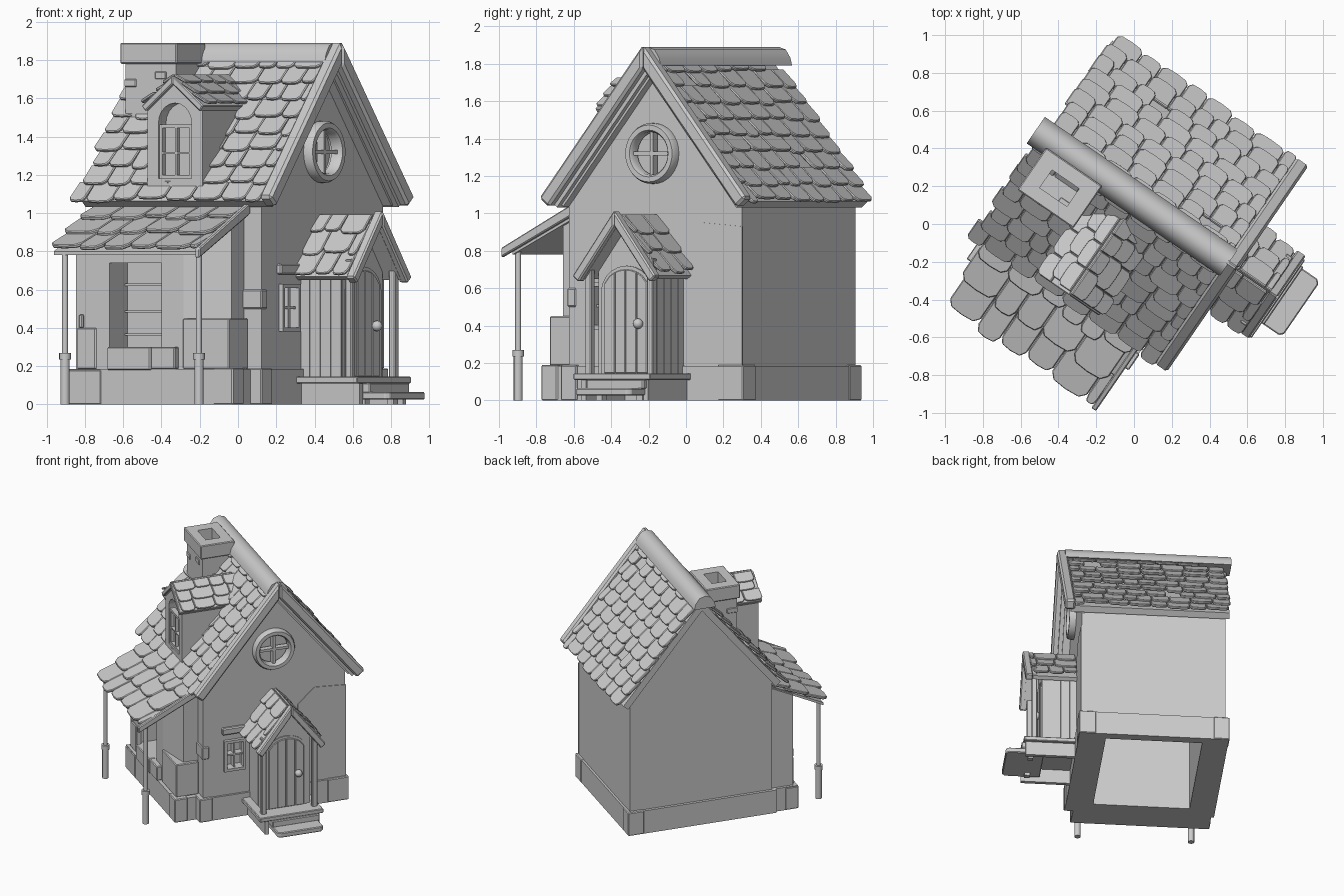
import bpy, bmesh, math, random
from mathutils import Vector

if "Cube" in bpy.data.objects:
    bpy.data.objects.remove(bpy.data.objects["Cube"])

TURN = math.radians(-34.5)      # whole house is turned on its plot
RIDGE, PITCH = 0.115, 1.22      # main ridge offset and roof slope
grey = bpy.data.materials.new("plain_grey")
grey.use_nodes = True
grey.diffuse_color = (0.6, 0.6, 0.6, 1)
grey.node_tree.nodes["Principled BSDF"].inputs["Base Color"].default_value = (0.6, 0.6, 0.6, 1)


def loft(bm, a, b):
    """Solid between two matching rings of points."""
    a, b = [bm.verts.new(p) for p in a], [bm.verts.new(p) for p in b]
    n = len(a)
    bm.faces.new(a)
    bm.faces.new(b[::-1])
    for i in range(n):
        bm.faces.new((a[i], b[i], b[(i + 1) % n], a[(i + 1) % n]))


def prism(bm, pts, lo, hi, axis):
    """Extrude a flat outline along u, v or z."""
    place = {"u": lambda p, t: (t, p[0], p[1]), "v": lambda p, t: (p[0], t, p[1]),
             "z": lambda p, t: (p[0], p[1], t)}[axis]
    loft(bm, [place(p, lo) for p in pts], [place(p, hi) for p in pts])


def box(bm, u0, u1, v0, v1, z0, z1):
    prism(bm, [(u0, v0), (u1, v0), (u1, v1), (u0, v1)], z0, z1, "z")


def circle(cx, cy, r, n=16, a0=0.0, a1=2 * math.pi, full=True):
    steps = n if full else n + 1
    return [(cx + r * math.cos(a0 + (a1 - a0) * i / n), cy + r * math.sin(a0 + (a1 - a0) * i / n))
            for i in range(steps)]


def arch(c, half, z0, z1):
    return [(c - half, z0), (c + half, z0)] + circle(c, z1, half, 10, 0, math.pi, False)


def gable(c, half, z0, top, slope):
    return [(c - half, z0), (c + half, z0), (c + half, top - slope * half), (c, top),
            (c - half, top - slope * half)]


def rafter(c, top, half, slope, t, s):
    """Outline of one sloping board with a square-cut lower end."""
    k = math.hypot(1, slope)
    end = (c + s * half, top - slope * half)
    return [(c, top), end, (end[0] - s * t * slope / k, end[1] - t / k), (c, top - t * k)]


def make(name, bm, bevel=0.0, smooth=False):
    bmesh.ops.recalc_face_normals(bm, faces=bm.faces)
    me = bpy.data.meshes.new(name)
    bm.to_mesh(me)
    bm.free()
    ob = bpy.data.objects.new(name, me)
    bpy.context.collection.objects.link(ob)
    ob.rotation_euler.z = TURN
    me.materials.append(grey)
    bpy.ops.object.select_all(action="DESELECT")
    ob.select_set(True)
    bpy.context.view_layer.objects.active = ob
    if bevel:
        mod = ob.modifiers.new("soft_edges", "BEVEL")
        mod.width, mod.segments = bevel, 1
        bpy.ops.object.modifier_apply(modifier=mod.name)
    if smooth:
        bpy.ops.object.shade_smooth_by_angle(angle=math.radians(40))
    return ob


def build(name, parts, bevel=0.0, smooth=False):
    """Object from a list of (function, arguments)."""
    bm = bmesh.new()
    for fn, *args in parts:
        fn(bm, *args)
    return make(name, bm, bevel, smooth)


def cut(ob, *part):
    tool = build("cutter", [part])
    tool.hide_render = True
    mod = ob.modifiers.new("opening", "BOOLEAN")
    mod.object, mod.solver = tool, "EXACT"
    bpy.context.view_layer.objects.active = ob
    bpy.ops.object.modifier_apply(modifier=mod.name)
    bpy.data.objects.remove(tool)


def tiles(name, top, down, axis, lo, hi, rows, width, seed, thick=0.022, skip=0.0):
    """Overlapping round-ended shingles from the top edge downwards."""
    rng = random.Random(seed)
    top, down, axis = Vector(top), Vector(down), Vector(axis)
    step, d = down.length / rows, down.normalized()
    n = axis.cross(d)
    n = n if n.z > 0 else -n
    bm = bmesh.new()
    for r in range(rows):
        a = lo + rng.uniform(-0.15, 0.15) * width
        while a < hi - 0.02:
            w = min(width * rng.uniform(0.7, 1.35), hi - a)
            s0 = max(0, (r - 0.25) * step)
            s1 = (r + 1 + rng.uniform(-0.12, 0.1)) * step
            lift = rng.uniform(0.8, 1.4) * thick
            outline = [(0.01, 0), (0.99, 0), (0.99, 0.8), (0.85, 0.97), (0.5, 1.0), (0.15, 0.97), (0.01, 0.8)]
            low = [top + axis * (a + x * w) + d * (s0 + y * (s1 - s0)) + n * lift * y for x, y in outline]
            if rng.random() >= skip:
                loft(bm, low, [p + n * thick for p in low])
            a += w
    return make(name, bm, thick * 0.25)


def ring(name, u, v, z, r0, r1, depth):
    bm = bmesh.new()
    vs = [bm.verts.new((u + h, v, z + r)) for r, h in
          ((r0, 0), (r0, depth * 0.8), (r0 + 0.01, depth), (r1 - 0.01, depth), (r1, depth * 0.7), (r1, 0))]
    es = [bm.edges.new((vs[i], vs[i - 1])) for i in range(len(vs))]
    bmesh.ops.spin(bm, geom=vs + es, cent=(u, v, z), axis=(1, 0, 0), angle=2 * math.pi, steps=32, use_merge=True)
    return make(name, bm, 0, True)


# Walls and stone base, hollow from underneath
room = (box, -.45, .27, -.36, .62, -.1, .88)
base = build("stone_base", [(prism, [(-.643, .692), (-.643, -.475), (-.622, -.475), (-.622, -.65), (.41, -.65),
                                     (.41, -.475), (.472, -.475), (.472, .692)], 0, .185, "z")])
walls = build("main_walls", [(prism, gable(RIDGE, .56, .18, 1.79, PITCH), -.62, .455, "u")])
for part in (base, walls):
    cut(part, *room)
plan = [(-.60, -.44), (-.60, -.62), (.08, -.62), (.345, -.56), (.345, -.44)]
annex = build("front_room", [(loft, [(u, v, .18) for u, v in plan], [(u, v, .915 + (v + .62) * .48) for u, v in plan])])
for part in (annex, walls):
    cut(part, box, -.39, -.06, -.7, -.45, .3, .74)
cut(walls, box, .395, .5, -.27, -.13, .4, .61)
cut(walls, prism, circle(RIDGE - .01, 1.32, .13, 24), .42, .5, "u")

# Stonework
build("corner_stones", [(box, *s) for s in (
    (-.648, -.53, .57, .697, 0, .188), (.35, .477, .53, .697, 0, .188), (.36, .481, -.483, -.38, 0, .188),
    (.29, .416, -.655, -.55, 0, .19), (-.626, -.42, -.655, -.55, 0, .18),
    (.08, .375, -.628, -.45, .185, .45), (.34, .462, -.455, -.40, .5, .6),
    (-.59, -.47, -.63, -.55, .185, .4), (-.575, -.55, -.635, -.6, .4, .47))], 0.006)
build("plaster_patch", [(prism, [(.3, .19), (.68, .19), (.68, .93), (.43, .95), (.3, .83)], .45, .46, "u")])

# Main roof
build("roof_deck", [(prism, rafter(RIDGE, 1.82, .62, PITCH, .05, s), -.645, .54, "u") for s in (-1, 1)])
build("gable_boards", [(prism, rafter(RIDGE, 1.9, .67, PITCH, .08, s), .51, .587, "u") for s in (-1, 1)], .014)
build("inner_gable_boards", [(prism, rafter(RIDGE, 1.80, .60, PITCH, .05, s), .43, .51, "u") for s in (-1, 1)])
build("ridge_cap", [(prism, [(RIDGE + x, z) for x, z in (
    (-.085, 1.79), (-.075, 1.83), (-.045, 1.875), (0, 1.89), (.045, 1.875), (.075, 1.83), (.085, 1.79))],
    -.71, .53, "u")], 0, True)
for s, side, edge in ((-1, "front", -.675), (1, "back", -.655)):
    tiles(side + "_roof_tiles", (0, RIDGE, 1.825), (0, s * .64, -.64 * PITCH), (1, 0, 0),
          edge, .515, 9, .14, 5 + s, .02, 0.04)

# Chimney with open top
chimney = build("chimney", [(box, -.59, -.27, -.18, .045, 1.2, 1.8)])
cap = build("chimney_cap", [(box, -.612, -.252, -.20, .07, 1.78, 1.89)], .006)
for part in (chimney, cap):
    cut(part, box, -.52, -.345, -.125, -.01, 1.7, 2.0)
build("chimney_bricks", [(box, *b) for b in (
    (-.595, -.52, -.186, -.1, 1.66, 1.70), (-.40, -.33, -.186, -.1, 1.70, 1.74),
    (-.36, -.264, -.10, -.03, 1.6, 1.64))], .004)

# Dormer with arched window
DC = -.07
dormer = build("dormer_walls", [(prism, gable(DC, .175, 1.07, 1.69, .85), -.48, .0, "v")])
cut(dormer, prism, arch(DC, .105, 1.18, 1.47), -.6, -.41, "v")
build("dormer_roof", [(prism, rafter(DC, 1.72, .195, .82, .035, s), -.505, .01, "v") for s in (-1, 1)], .005)
for s, side in ((-1, "right"), (1, "left")):
    tiles("dormer_tiles_" + side, (DC, 0, 1.715), (s * .195, 0, -.16), (0, 1, 0), -.485, .0, 3, .14, 12 + s, .016)
bars = [(box, DC + x - w, DC + x + w, -.47, -.43, 1.18, 1.46) for x, w in ((-.095, .01), (0, .006), (.095, .01))]
bars += [(box, DC - .105, DC + .105, -.47, -.43, z, z + h) for z, h in
         ((1.18, .018), (1.31, .01), (1.445, .018))]
build("dormer_window", bars + [(box, DC - .1, DC + .1, -.445, -.435, 1.19, 1.46)])

# Lean-to roof with posts
build("lean_to_deck", [(prism, [(-.44, 1.01), (-.87, .80), (-.87, .78), (-.44, .99)], -.57, .37, "u")])
tiles("lean_to_tiles", (0, -.44, 1.02), (0, -.47, -.235), (1, 0, 0), -.585, .37, 3, .17, 21, .022)
build("lean_to_board", [(prism, [(-.46, 1.055), (-.93, .815), (-.93, .765), (-.46, .995)], .365, .395, "u")], .006)
for u, name in ((-.509, "right_post"), (.34, "left_post")):
    build(name, [(prism, circle(u, -.855, r, 12), a, b, "z") for r, a, b in (
        (.016, .2, .80), (.024, 0, .25), (.031, .235, .27))], 0, True)

# Front room window, sill box and shelves
build("window_sill_box", [(box, -.375, -.10, -.665, -.55, .18, .30), (box, -.10, .05, -.66, -.6, .185, .30)], .006)
build("window_shelves", [(box, -.39, -.06, -.475, -.44, z, z + .012) for z in (.36, .48, .62)] +
      [(box, -.075, -.06, -.49, -.44, .3, .74)])

# Gable windows
ring("round_window_frame", .44, RIDGE - .01, 1.32, .115, .162, .065)
build("round_window_bars", [(box, .435, .48, RIDGE - .02, RIDGE, 1.2, 1.44),
                            (box, .435, .48, RIDGE - .13, RIDGE + .11, 1.31, 1.33)])
build("small_window", [(box, .425, .48, v, v + .022, .38, .63) for v in (-.285, -.137)] +
      [(box, .425, .48, -.285, -.115, z, z + .022) for z in (.38, .608)] +
      [(box, .40, .46, -.206, -.194, .4, .61), (box, .40, .46, -.27, -.13, .50, .512)])
build("small_window_lintel", [(box, .43, .48, -.30, -.1, .68, .735)], .008)

# Door porch
PC = .11
build("porch_walls", [(prism, gable(PC, .185, .14, .93, 1.3), .40, .715, "u")])
build("porch_planks", [(box, u, u + .064, PC + s * .185 - .006, PC + s * .185 + .006, .14, .69)
                       for s in (-1, 1) for u in (.445, .512, .579, .646)])
build("porch_roof", [(prism, rafter(PC, .98, .24, 1.3, .03, s), .43, .81, "u") for s in (-1, 1)])
build("porch_gable_boards", [(prism, rafter(PC, 1.015, .27, 1.3, .05, s), .79, .845, "u") for s in (-1, 1)], .008)
for s, side in ((-1, "right"), (1, "left")):
    tiles("porch_tiles_" + side, (0, PC, .985), (0, s * .245, -.245 * 1.3), (1, 0, 0), .45, .80, 3, .13, 32 + s, .018)
build("porch_posts", [(box, .755, .795, PC + s * .2 - .02, PC + s * .2 + .02, .14, .76) for s in (-1, 1)], .005)
build("porch_floor", [(box, .42, .855, -.145, .355, .11, .145)], .005)
build("door_step", [(prism, [(.70, -.05), (.965, -.05), (.985, -.03), (.985, .29), (.965, .31), (.70, .31)],
                     .025, .065, "z"), (box, .70, .87, -.05, .32, .06, .112)], .006)
build("step_feet", [(box, .78, .82, v, v + .04, 0, .03) for v in (-.02, .24)] +
      [(box, .43, .84, v, v + .03, 0, .11) for v in (-.1, .3)])


# Plank door with arched top and knob
def door_top(v):
    return .58 + .12 * math.sqrt(max(0, 1 - ((v - PC) / .15) ** 2))


planks = []
for i in range(4):
    a, b = PC - .14 + i * .07, PC - .073 + i * .07
    planks.append((prism, [(a, .145), (b, .145), (b, door_top(b)), ((a + b) / 2, door_top((a + b) / 2)),
                           (a, door_top(a))], .70, .73, "u"))
build("door", planks, .004)
build("door_frame", [(prism, [(PC - .165, .145), (PC + .165, .145)] +
                      [(PC + .165 * math.cos(t * math.pi / 10), .58 + .14 * math.sin(t * math.pi / 10))
                       for t in range(11)], .70, .722, "u")])
bm = bmesh.new()
bmesh.ops.create_uvsphere(bm, u_segments=14, v_segments=8, radius=.028)
bmesh.ops.translate(bm, verts=bm.verts, vec=(.745, .2, .41))
make("door_knob", bm, 0, True)
